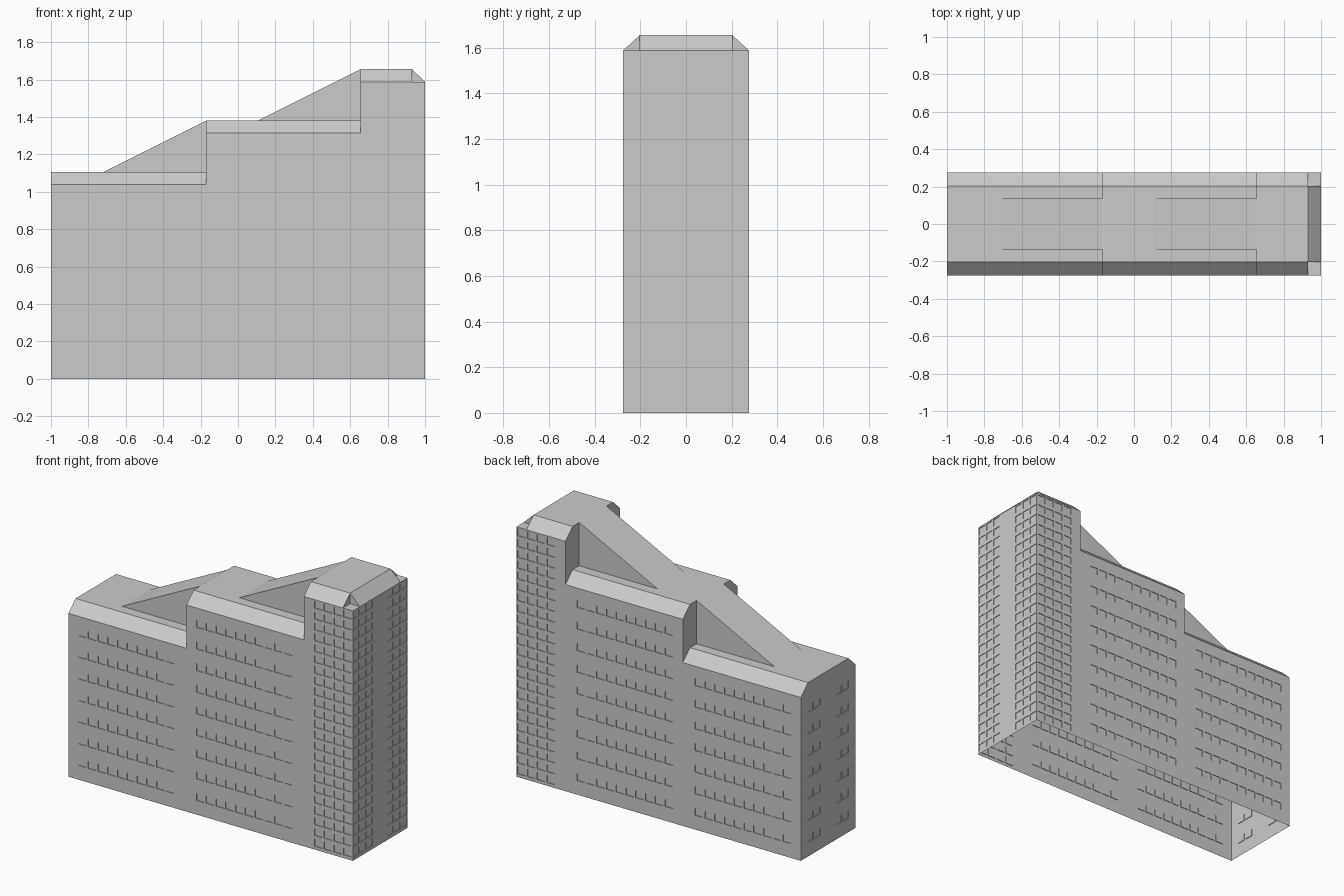
import bpy, bmesh
from mathutils import Vector

if "Cube" in bpy.data.objects:
    bpy.data.objects.remove(bpy.data.objects["Cube"])

W, RY, CH = 0.275, 0.203, 0.067       # half depth, half depth of flat roof, chamfer height
FLOOR, WIN_W, WIN_H, PITCH = 0.1375, 0.055, 0.045, 0.0687
DEPTH = 0.004                         # window recess
# x start, x end, roof height
SECTIONS = {"low": (-1.0, -0.17, 1.105),
            "middle": (-0.17, 0.655, 1.38),
            "tower": (0.655, 1.0, 1.655)}


def face(bm, pts, hint):
    """Add a polygon whose normal points along the hint."""
    f = bm.faces.new([bm.verts.new(p) for p in pts])
    f.normal_update()
    if f.normal.dot(Vector(hint)) < 0:
        f.normal_flip()


def finish(bm, name):
    bmesh.ops.remove_doubles(bm, verts=bm.verts, dist=0.0005)
    me = bpy.data.meshes.new(name)
    bm.to_mesh(me)
    bm.free()
    ob = bpy.data.objects.new(name, me)
    bpy.context.collection.objects.link(ob)
    return ob


def spans(start, end, wins):
    """Split start..end into (low, high, is_window) pieces."""
    out, p = [], start
    for a, b in wins:
        out += [(p, a, False), (a, b, True)]
        p = b
    return out + [(p, end, False)]


def repeat(first, n, step, size):
    return [(first + i * step, first + i * step + size) for i in range(n)]


def facade(name, place, normal, u_range, height, cols, rows):
    """Wall with a grid of shallow recessed windows."""
    bm = bmesh.new()
    n = Vector(normal)
    for u0, u1, wu in spans(*u_range, cols):
        for z0, z1, wz in spans(0, height, rows):
            q = [Vector(place(u, z)) for u, z in ((u0, z0), (u1, z0), (u1, z1), (u0, z1))]
            if not (wu and wz):
                face(bm, q, n)
                continue
            inner = [p - n * DEPTH for p in q]
            face(bm, inner, n)
            centre = sum(q, Vector()) / 4
            for i in range(4):
                j = (i + 1) % 4
                face(bm, [q[i], q[j], inner[j], inner[i]], centre - (q[i] + q[j]) / 2)
    finish(bm, name)


# Windows: columns and rows for each section
COLS = {"low": repeat(-0.93, 10, PITCH, WIN_W),
        "middle": repeat(-0.10, 10, PITCH, WIN_W),
        "tower": repeat(0.73, 4, PITCH, WIN_W)}
ROWS = {"low": repeat(0.09, 7, FLOOR, WIN_H),
        "middle": repeat(0.09, 9, FLOOR, WIN_H),
        "tower": repeat(0.021, 23, FLOOR / 2, WIN_H)}

# Front and back facades
for key, (x0, x1, top) in SECTIONS.items():
    for s, side in ((-1, "front"), (1, "back")):
        facade(f"{key}_{side}_wall", lambda u, z: (u, s * W, z), (0, s, 0),
               (x0, x1), top - CH, COLS[key], ROWS[key])

# End walls
facade("low_end_wall", lambda u, z: (-1, u, z), (-1, 0, 0), (-W, W), 1.105 - CH,
       repeat(-0.205, 2, PITCH, WIN_W) + repeat(0.081, 2, PITCH, WIN_W), ROWS["low"])
facade("tower_end_wall", lambda u, z: (1, u, z), (1, 0, 0), (-W, W), 1.655 - CH,
       repeat(-0.268, 3, PITCH, WIN_W) + repeat(0.0756, 3, PITCH, WIN_W), ROWS["tower"])

# Roofs with chamfered eaves and the wall facing left on each step
TX = 0.93                              # where the tower's flat roof ends
below = 1.105 - CH
for key, (x0, x1, top) in SECTIONS.items():
    bm = bmesh.new()
    xe = TX if key == "tower" else x1
    eave = top - CH
    face(bm, [(x0, -RY, top), (xe, -RY, top), (xe, RY, top), (x0, RY, top)], (0, 0, 1))
    for s in (-1, 1):
        face(bm, [(x0, s * RY, top), (xe, s * RY, top), (xe, s * W, eave), (x0, s * W, eave)],
             (0, s, 1))
    cap = [(x0, W, eave), (x0, RY, top), (x0, -RY, top), (x0, -W, eave)]
    if key != "low":
        cap += [(x0, -W, below), (x0, -RY, below + CH), (x0, RY, below + CH), (x0, W, below)]
    face(bm, cap, (-1, 0, 0))
    below = eave
    if key == "tower":
        # End chamfer and the notched corners
        face(bm, [(TX, -RY, top), (1, -RY, eave), (1, RY, eave), (TX, RY, top)], (1, 0, 1))
        for s in (-1, 1):
            a = (TX, s * RY, eave)
            face(bm, [a, (1, s * RY, eave), (1, s * W, eave), (TX, s * W, eave)], (0, 0, 1))
            face(bm, [a, (TX, s * RY, top), (1, s * RY, eave)], (0, s, 0))
            face(bm, [a, (TX, s * RY, top), (TX, s * W, eave)], (1, 0, 0))
    finish(bm, f"{key}_roof")

# Sloping ramps between roof levels
RW = 0.137
for name, x0, x1, z0, z1 in (("lower_ramp", -0.72, -0.17, 1.105, 1.38),
                             ("upper_ramp", 0.105, 0.655, 1.38, 1.655)):
    bm = bmesh.new()
    face(bm, [(x0, -RW, z0), (x1, -RW, z1), (x1, RW, z1), (x0, RW, z0)], (0, 0, 1))
    for s in (-1, 1):
        face(bm, [(x0, s * RW, z0), (x1, s * RW, z0), (x1, s * RW, z1)], (0, s, 0))
    finish(bm, name)
